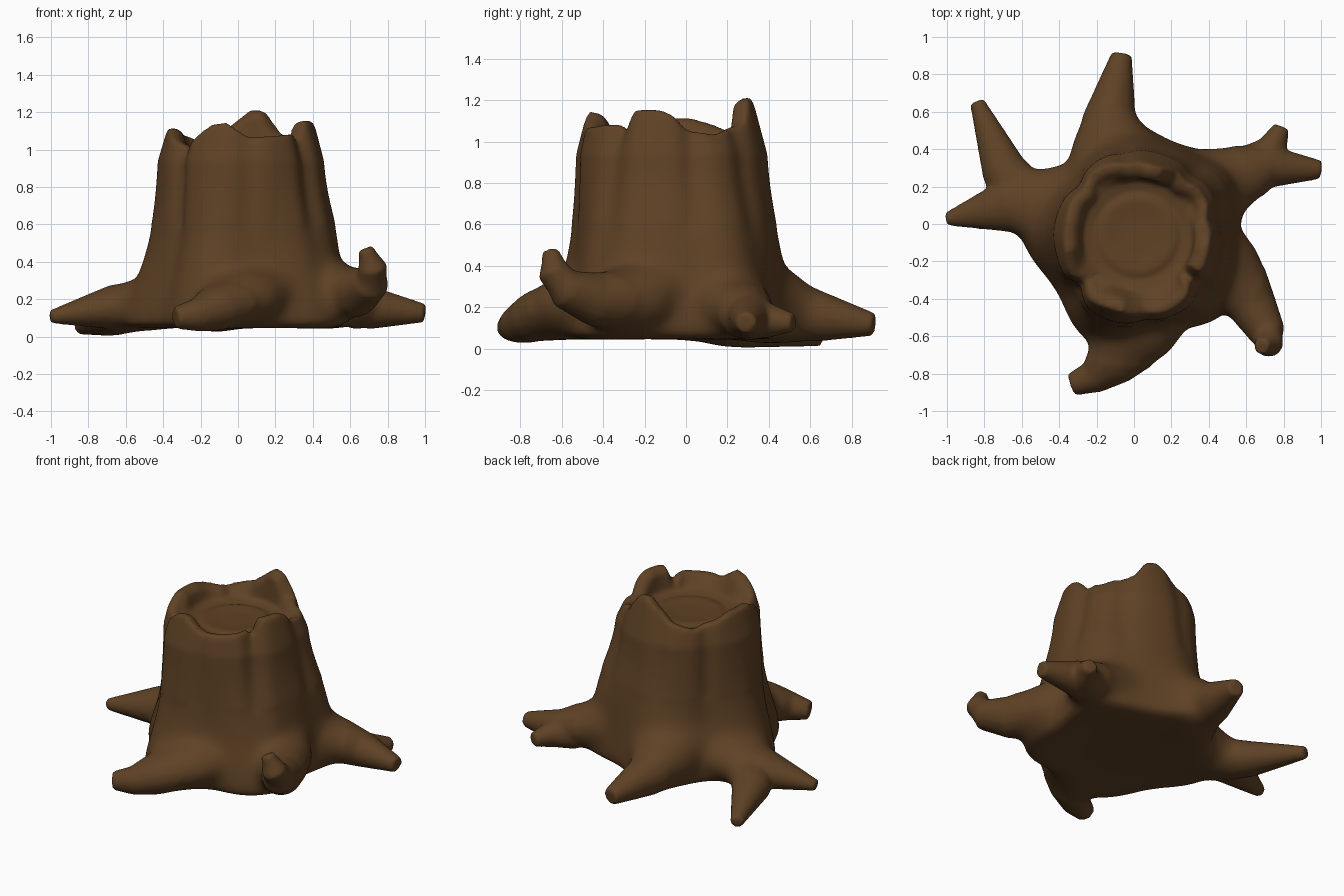
import bpy, bmesh, math
from mathutils import Vector

if "Cube" in bpy.data.objects:
    bpy.data.objects.remove(bpy.data.objects["Cube"])

bark = bpy.data.materials.new("bark_brown")
bark.diffuse_color = (0.112, 0.053, 0.018, 1)
bark.use_nodes = True
bark.node_tree.nodes["Principled BSDF"].inputs["Base Color"].default_value = bark.diffuse_color

CX, CY = 0.02, -0.06          # trunk axis
N = 120

# Jagged rim: angle in degrees -> height
RIM = {0: 1.12, 10: 1.05, 30: 1.03, 58: 1.08, 70: 1.2, 82: 1.21, 108: 1.08, 130: 1.04, 168: 1.11,
       192: 1.11, 222: 1.0, 247: 1.13, 258: 1.14, 275: 1.06, 317: 1.08, 321: 1.03, 330: 1.15, 350: 1.15, 360: 1.12}
# Grooves between bark plates: angle -> depth
GROOVES = {12: .03, 48: .025, 100: .02, 140: .03, 221: .05, 275: .02, 320: .045}


def rim_height(a):
    keys = sorted(RIM)
    for k0, k1 in zip(keys, keys[1:]):
        if k0 <= a <= k1:
            return RIM[k0] + (RIM[k1] - RIM[k0]) * (a - k0) / (k1 - k0)


def top_radius(a):
    r = .445 - .012 * math.cos(math.radians(2 * a)) + .012 * math.cos(math.radians(a - 265))
    for g, depth in GROOVES.items():
        d = (a - g + 180) % 360 - 180
        r -= depth * math.exp(-(d / 8) ** 2)
    return r


def outer_radius(a, z):
    # five-lobed foot that fades into the plated trunk, fuller on the right and back
    lobe = math.cos(math.radians(5 * (a - 32)))
    foot = .59 + .05 * lobe
    flare = 1 / (1 + (z / (.38 + .03 * lobe)) ** 2.6) - .03
    rt = top_radius(a)
    lean = max(0, math.cos(math.radians(a - 22)))
    return rt + (foot - rt) * flare + .065 * lean * math.exp(-((z - .5) / .27) ** 2)


def loft(name, rings):
    bm = bmesh.new()
    rows = [[bm.verts.new(p) for p in ring] for ring in rings]
    for r0, r1 in zip(rows, rows[1:]):
        n = len(r0)
        for i in range(n):
            bm.faces.new((r0[i], r0[(i + 1) % n], r1[(i + 1) % n], r1[i]))
    for row in (rows[0], rows[-1]):
        c = bm.verts.new(sum((v.co for v in row), Vector()) / len(row))
        for i in range(len(row)):
            bm.faces.new((row[i], row[(i + 1) % len(row)], c))
    bmesh.ops.recalc_face_normals(bm, faces=bm.faces)
    me = bpy.data.meshes.new(name)
    bm.to_mesh(me)
    bm.free()
    ob = bpy.data.objects.new(name, me)
    bpy.context.collection.objects.link(ob)
    me.materials.append(bark)
    return ob


# Trunk: flared outside, jagged rim, sunken cut face
def ring(fn):
    out = []
    for i in range(N):
        a = 360 * i / N
        r, z = fn(a)
        t = math.radians(a)
        out.append(Vector((CX + r * math.cos(t), CY + r * math.sin(t), z)))
    return out


def rim(inset, drop):
    # taller splinters lean inwards
    return ring(lambda a: (top_radius(a) - inset - .25 * max(0, rim_height(a) - 1.04),
                           max(rim_height(a) - drop, .97)))


def disc(r, z):
    return ring(lambda a: (r, z))


rings = [disc(.3, .05)]
for k in range(13):
    z = .04 + k * .075
    rings.append(ring(lambda a: (outer_radius(a, z), z)))
rings += [rim(.012, .025), rim(.025, -.006), rim(.07, 0), rim(.1, .03)]
rings += [disc(.295, 1), disc(.23, .985), disc(.2, 1), disc(.1, .99)]
trunk = loft("trunk", rings)
parts = [trunk]


# Roots: tapered sweeps, each point is x, y, z, half width
def root(name, flat, *pts):
    P = [Vector(p[:3]) for p in pts]
    rings = []
    for i, p in enumerate(P):
        t = (P[min(i + 1, len(P) - 1)] - P[max(i - 1, 0)]).normalized()
        side = t.cross(Vector((0, 0, 1))).normalized()
        up = side.cross(t)
        w = pts[i][3]
        h = min(w, .06 + flat * w)      # wide roots are flatter than thin ones
        rings.append([p + side * w * math.cos(k * math.tau / 16) + up * h * math.sin(k * math.tau / 16)
                      for k in range(16)])
    parts.append(loft(name, rings))


root("front_root", .42, (.08, -.35, .25, .3), (0, -.58, .2, .23), (-.13, -.74, .145, .145),
     (-.22, -.82, .115, .09), (-.335, -.86, .1, .06))
root("hooked_root", .55, (.28, -.08, .33, .27), (.52, -.27, .23, .2), (.64, -.45, .24, .13),
     (.71, -.58, .29, .1), (.72, -.64, .37, .08), (.68, -.655, .47, .045))
root("right_root", .45, (.28, .13, .28, .28), (.55, .25, .2, .18), (.73, .31, .15, .115), (1, .29, .125, .05))
root("right_root_fork", .4, (.62, .3, .15, .13), (.74, .4, .135, .085), (.79, .52, .125, .045))
root("back_root", .6, (-.08, .25, .27, .3), (-.12, .45, .2, .22), (-.125, .6, .16, .135), (-.065, .91, .115, .055))
root("left_root", .4, (-.25, .05, .24, .3), (-.5, .09, .17, .22), (-.68, .1, .155, .145), (-1.005, .025, .105, .035))
root("left_root_fork", .4, (-.58, .12, .14, .17), (-.7, .3, .11, .12), (-.84, .655, .05, .04))

# Fuse trunk and roots into one skin
bpy.ops.object.select_all(action='DESELECT')
for o in parts:
    o.select_set(True)
bpy.context.view_layer.objects.active = trunk
bpy.ops.object.join()
trunk.name = "tree_stump"
m = trunk.modifiers.new("fuse", 'REMESH')
m.mode = 'VOXEL'
m.voxel_size = .013
m.use_smooth_shade = True
bpy.ops.object.modifier_apply(modifier=m.name)

# Melt the root joints into the trunk, keep the rim and root tips crisper
bm = bmesh.new()
bm.from_mesh(trunk.data)
joint = [v for v in bm.verts if v.co.z < .6 and Vector((v.co.x - CX, v.co.y - CY)).length < .7]
for _ in range(70):
    bmesh.ops.smooth_vert(bm, verts=joint, factor=.5, use_axis_x=True, use_axis_y=True, use_axis_z=True)
for _ in range(4):
    bmesh.ops.smooth_vert(bm, verts=bm.verts, factor=.5, use_axis_x=True, use_axis_y=True, use_axis_z=True)
bm.to_mesh(trunk.data)
bm.free()
